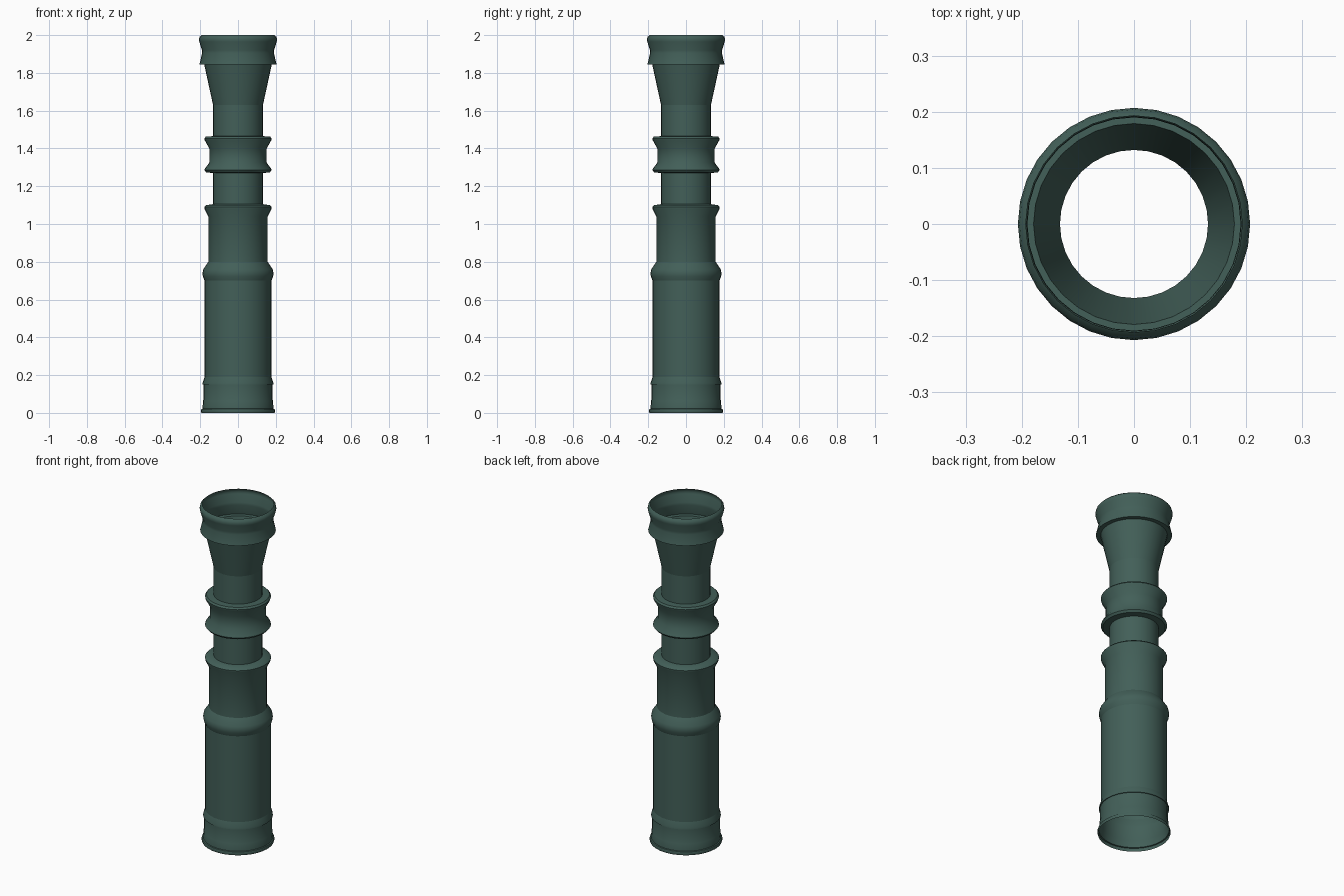
import bpy, bmesh, math

if "Cube" in bpy.data.objects:
    bpy.data.objects.remove(bpy.data.objects["Cube"])

SIDES = 32
mat = bpy.data.materials.new("dark_green")
mat.diffuse_color = (0.055, 0.115, 0.098, 1)
mat.use_nodes = True
mat.node_tree.nodes["Principled BSDF"].inputs["Base Color"].default_value = mat.diffuse_color


def lathe(name, profile):
    """Open thin-walled tube: revolve (radius, z) points, listed bottom to top."""
    bm = bmesh.new()
    rings = []
    for r, z in profile:
        rings.append([bm.verts.new((r * math.cos(2 * math.pi * i / SIDES),
                                    r * math.sin(2 * math.pi * i / SIDES), z))
                      for i in range(SIDES)])
    for low, high in zip(rings, rings[1:]):
        for i in range(SIDES):
            j = (i + 1) % SIDES
            bm.faces.new((low[i], low[j], high[j], high[i]))
    mesh = bpy.data.meshes.new(name)
    bm.to_mesh(mesh)
    bm.free()
    obj = bpy.data.objects.new(name, mesh)
    bpy.context.collection.objects.link(obj)
    mesh.materials.append(mat)
    bpy.ops.object.select_all(action='DESELECT')
    obj.select_set(True)
    bpy.context.view_layer.objects.active = obj
    bpy.ops.object.shade_smooth_by_angle(angle=math.radians(40))
    return obj


# Foot with its stepped bands
lathe("base_band", [(0.194, 0), (0.197, 0.01), (0.194, 0.02), (0.188, 0.022),
                    (0.185, 0.065), (0.183, 0.07), (0.183, 0.15), (0.188, 0.15),
                    (0.187, 0.16), (0.177, 0.19)])
# Wide lower barrel and its rounded shoulder
lathe("lower_barrel", [(0.177, 0.19), (0.177, 0.70)])
lathe("shoulder_ring", [(0.177, 0.70), (0.186, 0.723), (0.188, 0.74),
                        (0.184, 0.76), (0.157, 0.80)])
# Middle barrel, flaring into a flange
lathe("middle_barrel", [(0.157, 0.80), (0.157, 1.04), (0.177, 1.08),
                        (0.178, 1.09), (0.168, 1.10), (0.132, 1.105)])
# Narrow necks below and above the double-flanged spool
lathe("lower_neck", [(0.132, 1.105), (0.132, 1.27)])
lathe("spool", [(0.132, 1.27), (0.168, 1.273), (0.178, 1.285), (0.175, 1.293),
                (0.152, 1.325), (0.152, 1.40), (0.176, 1.443),
                (0.178, 1.453), (0.170, 1.463), (0.132, 1.465)])
lathe("upper_neck", [(0.132, 1.465), (0.132, 1.63)])
# Flared funnel and pinched rim collar
lathe("funnel", [(0.132, 1.63), (0.179, 1.845)])
lathe("rim_collar", [(0.179, 1.845), (0.204, 1.845), (0.190, 1.905), (0.191, 1.92),
                     (0.205, 1.965), (0.207, 1.975), (0.204, 1.99), (0.193, 2.0)])
